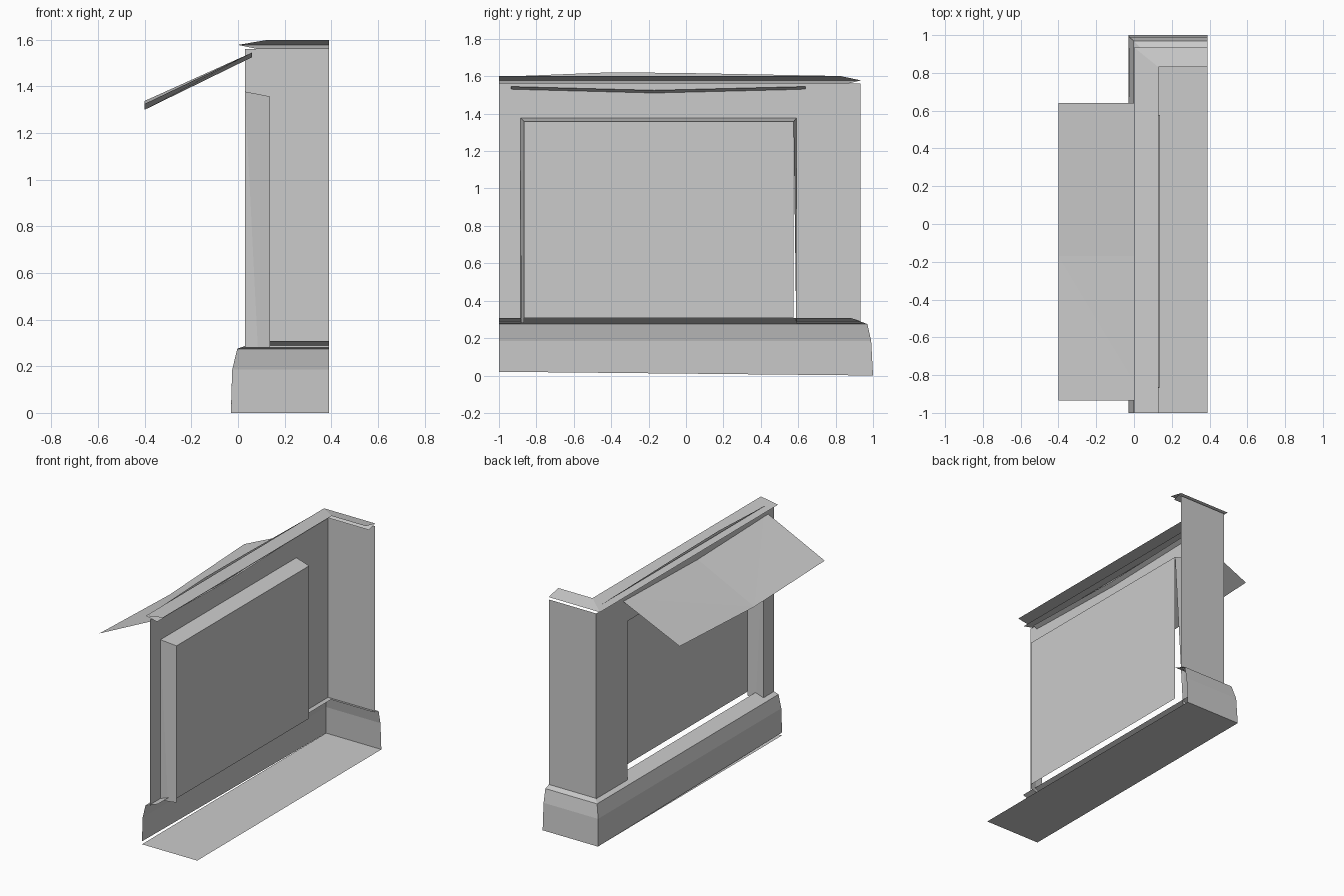
import bpy

if "Cube" in bpy.data.objects:
    bpy.data.objects.remove(bpy.data.objects["Cube"])

X_END, Y_START = 0.39, -1.0


def add_mesh(name, verts, faces):
    mesh = bpy.data.meshes.new(name)
    mesh.from_pydata(verts, [], faces)
    mesh.update()
    obj = bpy.data.objects.new(name, mesh)
    bpy.context.collection.objects.link(obj)
    return obj


def corner_sweep(name, profile):
    """Sweep (x, corner y, z, start z) points along the front, round a mitred corner."""
    verts, faces = [], []
    for x, y, z, z0 in profile:
        verts += [(x, Y_START, z0), (x, y, z), (X_END, y, z)]
    for i in range(len(profile) - 1):
        a, b = 3 * i, 3 * i + 3
        for k in (0, 1):
            faces.append((a + k, b + k, b + k + 1, a + k + 1))
    return add_mesh(name, verts, faces)


# Plinth with a sloped ledge, open at the back
corner_sweep("plinth", [(-0.03, 1.0, 0, 0.02), (-0.025, 0.99, 0.185, 0.185),
                        (-0.003, 0.97, 0.275, 0.275), (0.09, 0.88, 0.308, 0.308)])
add_mesh("floor", [(-0.03, -1, 0), (X_END, -1, 0), (X_END, 1, 0), (-0.03, 1, 0)],
         [(3, 2, 1, 0)])

# Thin wall round the opening, plus the side return
WX, WY, ZB, ZT = 0.03, 0.932, 0.28, 1.56
L, R, H = -0.885, 0.592, 1.378
add_mesh("wall",
         [(WX, -1, ZB), (WX, L, ZB), (WX, L, H), (WX, R, H), (WX, R, ZB), (WX, WY, ZB),
          (WX, WY, ZT), (WX, R, ZT), (WX, L, ZT), (WX, -1, ZT),
          (X_END, WY, ZB), (X_END, WY, ZT)],
         [(0, 9, 8, 2, 1), (2, 8, 7, 3), (4, 3, 7, 6, 5), (5, 6, 11, 10)])

# Splayed reveals of the opening and the recessed pane
GX, GL, GR, GT, GB = 0.138, -0.865, 0.575, 1.357, 0.308
add_mesh("window_reveal",
         [(WX, L, H), (WX, R, H), (GX, GR, GT), (GX, GL, GT),
          (WX, L, ZB), (0.085, L + 0.003, ZB), (GX, GL, ZB),
          (WX, R, ZB), (0.085, R - 0.003, ZB)],
         [(0, 1, 2, 3), (0, 5, 4), (0, 3, 6, 5), (1, 7, 8), (1, 8, 2)])
add_mesh("window_pane", [(GX, GL, GB), (GX, GR, GB), (GX, GR, GT), (GX, GL, GT)],
         [(0, 3, 2, 1)])

# Wedge-shaped cornice
corner_sweep("cornice", [(0.085, 0.865, 1.56, 1.56), (0.0, 0.935, 1.578, 1.578),
                         (0.13, 0.83, 1.6, 1.6)])

# Low upstand showing just above the cornice
add_mesh("upstand", [(WX, -0.92, 1.6), (WX, 0.88, 1.6), (WX, 0.0, 1.617), (WX, -0.4, 1.621)],
         [(0, 3, 2, 1)])

# Sagging awning sheet passing through the wall
add_mesh("awning",
         [(-0.4, -0.935, 1.325), (-0.4, -0.17, 1.3), (-0.4, 0.64, 1.338),
          (0.06, -0.935, 1.545), (0.06, -0.17, 1.525), (0.06, 0.64, 1.545)],
         [(0, 3, 1), (3, 4, 1), (1, 4, 5), (1, 5, 2)])
